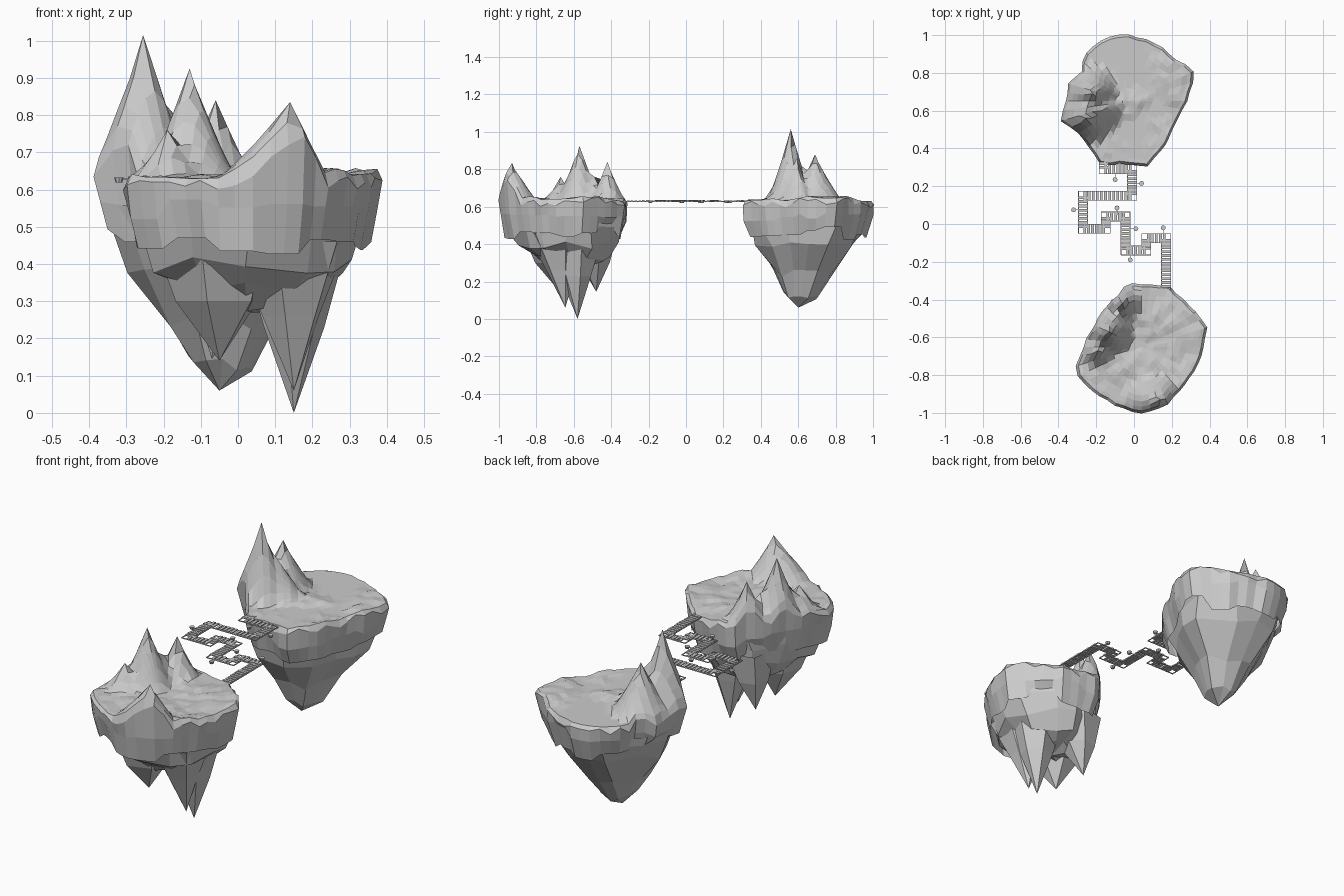
import bpy, bmesh, math, random
from mathutils import Vector, noise

if "Cube" in bpy.data.objects:
    bpy.data.objects.remove(bpy.data.objects["Cube"])

random.seed(4)


def make_object(name, bm):
    bmesh.ops.recalc_face_normals(bm, faces=bm.faces)
    me = bpy.data.meshes.new(name)
    bm.to_mesh(me)
    bm.free()
    ob = bpy.data.objects.new(name, me)
    bpy.context.collection.objects.link(ob)
    return ob


def radius_at(outline, c, a):
    # distance from the centre to the outline in direction a
    d = Vector((math.cos(a), math.sin(a)))
    best = 0
    for i, p in enumerate(outline):
        p = Vector(p) - c
        e = Vector(outline[(i + 1) % len(outline)]) - c - p
        den = d.x * e.y - d.y * e.x
        if abs(den) > 1e-9:
            t = (p.x * e.y - p.y * e.x) / den
            u = (p.x * d.y - p.y * d.x) / den
            if -1e-6 <= u <= 1 + 1e-6 and t > best:
                best = t
    return best


def skin(bm, rings):
    for a, b in zip(rings, rings[1:]):
        n = len(a)
        for i in range(n):
            j = (i + 1) % n
            bm.faces.new((a[i], a[j], b[j], b[i]))


def cap(bm, ring, tip):
    v = bm.verts.new(tip)
    for i in range(len(ring)):
        bm.faces.new((ring[i], ring[(i + 1) % len(ring)], v))


def ground(x, y, peaks):
    z = (0.632 + 0.022 * noise.noise(Vector((x * 6, y * 6, 1.5)))
         + 0.012 * noise.noise(Vector((x * 16, y * 16, 4))) + 0.08 * max(0, x - 0.12))
    for px, py, pz, rx, ry in peaks:
        # the front horn falls off faster on its right side
        k = 0.6 if py < -0.9 and x > px else 1
        d = math.hypot((x - px) / (rx * k), (y - py) / ry)
        z = max(z, 0.63 + (pz - 0.63) * max(0, 1 - d) ** 1.2)
    return z


def island_top(name, outline, c, peaks, n=44):
    # plateau with peaks, plus a ragged lip turned down around the rim
    bm = bmesh.new()
    c = Vector(c)
    scales = [0.09, 0.2, 0.31, 0.42, 0.53, 0.63, 0.73, 0.82, 0.9, 0.96, 1.0]
    angles = [2 * math.pi * i / n for i in range(n)]
    radii = [radius_at(outline, c, a) * random.uniform(.985, 1.02) for a in angles]
    rings = []
    for s in scales:
        ring = []
        for a, r in zip(angles, radii):
            x, y = c.x + math.cos(a) * r * s, c.y + math.sin(a) * r * s
            z = ground(x, y, peaks)
            if s == 1:
                z -= 0.022 + random.uniform(-.018, .018)
            ring.append(bm.verts.new((x, y, z)))
        rings.append(ring)
    # pull the closest grid point onto every summit
    pool = [v for r in rings[:-1] for v in r]
    for px, py, pz, *_ in peaks:
        v = min(pool, key=lambda w: math.hypot(w.co.x - px, w.co.y - py))
        v.co = (px, py, pz)
    for s, z, jit in ((0.985, 0.55, 0.03), (0.9, 0.46, 0.045)):
        ring = []
        for a, r in zip(angles, radii):
            # neighbouring points share their offset, which leaves broad facets
            g = round(a / (2 * math.pi) * 15)
            k = Vector((g * 3.7, z * 20, c.y * 9))
            q = s + 0.06 * noise.noise(k) - 0.015
            ring.append(bm.verts.new((c.x + math.cos(a) * r * q, c.y + math.sin(a) * r * q,
                                      z + jit * 1.6 * noise.noise(k * 1.3))))
        rings.append(ring)
    skin(bm, rings)
    cap(bm, rings[0], (c.x, c.y, ground(c.x, c.y, peaks)))
    return make_object(name, bm)


def island_root(name, outline, c, profile, tip, n=12):
    # coarse tapering rock below the plateau
    bm = bmesh.new()
    c = Vector(c)
    rings = []
    twist = [random.uniform(-0.25, 0.25) for _ in range(n)]
    for s, z in profile:
        t = ((0.55 - z) / (0.55 - tip[2])) ** 1.5 if z < 0.55 else 0
        ring = []
        for i in range(n):
            a = 2 * math.pi * (i + twist[i] + random.uniform(-0.1, 0.1)) / n
            r = radius_at(outline, c, a) * s * random.uniform(0.95, 1.06 if s < 0.9 else 1.0)
            ring.append(bm.verts.new((c.x + (tip[0] - c.x) * t + math.cos(a) * r,
                                      c.y + (tip[1] - c.y) * t + math.sin(a) * r,
                                      z + random.uniform(-0.025, 0.025))))
        rings.append(ring)
    skin(bm, rings)
    cap(bm, rings[-1], tip)
    return make_object(name, bm)


def rock_spike(name, tip, base, r, mid, n=6):
    # faceted hanging spike running from inside the root to its tip
    bm = bmesh.new()
    tip, base = Vector(tip), Vector(base)
    rings = []
    for t, k in ((0, 1.0), (0.5, mid)):
        m = base.lerp(tip, t)
        rings.append([bm.verts.new(m + Vector((math.cos(a), math.sin(a), 0)) * r * k * random.uniform(0.92, 1.08))
                      for a in [2 * math.pi * i / n + 0.3 for i in range(n)]])
    skin(bm, rings)
    cap(bm, rings[-1], tip)
    return make_object(name, bm)


# front island
front = [(-.04, -.305), (.05, -.32), (.18, -.325), (.22, -.37), (.34, -.47), (.39, -.55), (.365, -.68),
         (.32, -.78), (.24, -.88), (.16, -.97), (.05, -1.0), (-.08, -.975), (-.2, -.9), (-.32, -.79),
         (-.265, -.66), (-.25, -.6), (-.17, -.47), (-.08, -.37)]
front_peaks = [(.14, -.93, .835, .2, .14), (-.13, -.57, .925, .13, .13), (-.06, -.42, .84, .11, .1),
               (-.19, -.67, .76, .1, .09), (-.09, -.49, .76, .1, .08), (-.2, -.56, .74, .08, .09)]
island_top("front_island_top", front, (.04, -.65), front_peaks)
island_root("front_island_root", front, (.04, -.65),
            [(.95, .55), (.92, .49), (.8, .4), (.6, .33), (.35, .28)], (.04, -.6, .27))
for i, (tip, base, r, mid) in enumerate([((.15, -.58, 0), (.15, -.6, .46), .16, .5),
                                         ((.15, -.645, .06), (.14, -.69, .46), .16, .5),
                                         ((-.05, -.67, .14), (-.06, -.7, .46), .17, .68),
                                         ((-.07, -.48, .145), (-.01, -.5, .46), .14, .6)]):
    rock_spike(f"front_island_spike_{i + 1}", tip, base, r, mid)

# back island
back = [(-.04, 1.0), (-.1, .995), (-.19, .97), (-.26, .9), (-.28, .8), (-.35, .74), (-.35, .66), (-.4, .555),
        (-.3, .48), (-.22, .38), (-.19, .315), (0, .32), (.06, .295), (.17, .43), (.23, .56), (.28, .65),
        (.33, .785), (.27, .84), (.21, .87), (.15, .94), (.07, .98)]
back_peaks = [(-.255, .56, 1.015, .15, .13), (-.22, .69, .88, .14, .15), (-.17, .6, .8, .12, .12)]
island_top("back_island_top", back, (-.03, .65), back_peaks)
island_root("back_island_root", back, (-.03, .65),
            [(.95, .55), (.92, .49), (.79, .4), (.46, .24), (.26, .13)], (-.05, .6, .06))

# zigzag plank bridge
route = [(.17, -.34), (.17, -.075), (.065, -.075), (.065, -.14), (-.045, -.14), (-.045, .04), (-.15, .04),
         (-.15, -.025), (-.27, -.025), (-.27, .15), (-.01, .15), (-.01, .29), (-.16, .29), (-.16, .35)]


def box(bm, x, y, z, sx, sy, sz):
    for v in bmesh.ops.create_cube(bm, size=1)["verts"]:
        v.co = (x + v.co.x * sx, y + v.co.y * sy, z + v.co.z * sz)


planks, rails = bmesh.new(), bmesh.new()
for a, b in zip(route, route[1:]):
    a, b = Vector(a), Vector(b)
    d = b - a
    along_x = abs(d.x) > abs(d.y)
    n = max(1, round(d.length / 0.021))
    for i in range(n):
        p = a + d * (i + 0.5) / n
        size = (.014, .05) if along_x else (.05, .014)
        box(planks, p.x, p.y, .631 + random.uniform(-.002, .002), *size, .005)
    m = (a + b) / 2
    for s in (-.024, .024):
        if along_x:
            box(rails, m.x, m.y + s, .628, d.length + .05, .004, .004)
        else:
            box(rails, m.x + s, m.y, .628, .004, d.length + .05, .004)
make_object("bridge_planks", planks)
make_object("bridge_rails", rails)

# small floating stones tethered beside the bridge
stones = bmesh.new()
for x, y, dx, dy in [(-.1, .235, 0, .035), (.04, .215, -.035, 0), (-.32, .075, .035, 0), (-.09, .085, 0, -.035),
                     (.01, -.025, -.035, 0), (.155, -.02, 0, -.035), (-.02, -.19, 0, .035)]:
    vs = bmesh.ops.create_cone(stones, cap_ends=True, segments=8, radius1=.009, radius2=.013, depth=.013)["verts"]
    bmesh.ops.translate(stones, verts=vs, vec=(x, y, .626))
    box(stones, x + dx / 2, y + dy / 2, .628, abs(dx) + .003, abs(dy) + .003, .003)
make_object("tethered_stones", stones)
